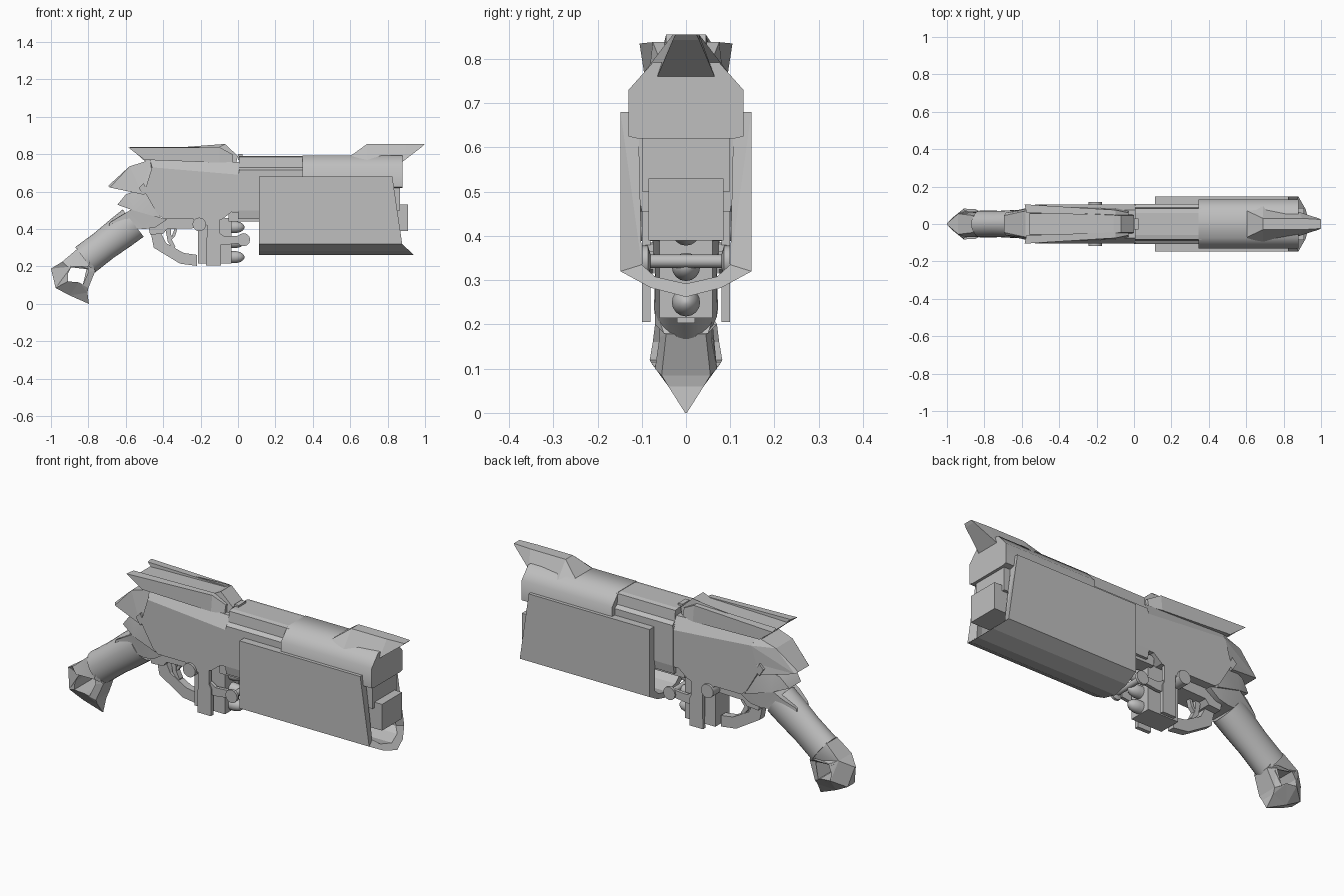
import bpy, bmesh, math
from mathutils import Vector

gray = bpy.data.materials.new("gunmetal_gray")
gray.diffuse_color = (0.52, 0.52, 0.52, 1)


def finish(name, bm, smooth=0):
    bmesh.ops.remove_doubles(bm, verts=bm.verts, dist=0.0005)
    bmesh.ops.recalc_face_normals(bm, faces=bm.faces)
    me = bpy.data.meshes.new(name)
    bm.to_mesh(me)
    bm.free()
    me.materials.append(gray)
    ob = bpy.data.objects.new(name, me)
    bpy.context.collection.objects.link(ob)
    if smooth:
        bpy.ops.object.select_all(action='DESELECT')
        ob.select_set(True)
        bpy.context.view_layer.objects.active = ob
        bpy.ops.object.shade_smooth_by_angle(angle=math.radians(smooth))
    return ob


def bridge(bm, rings):
    """Skin a row of equally long point rings and cap both ends."""
    vs = [[bm.verts.new(p) for p in r] for r in rings]
    n = len(vs[0])
    for a, b in zip(vs, vs[1:]):
        for i in range(n):
            j = (i + 1) % n
            bm.faces.new((a[i], a[j], b[j], b[i]))
    bm.faces.new(vs[0])
    bm.faces.new(vs[-1])


def side(name, pts, w=0.1, y=0.0, smooth=0):
    """Side profile of (x, z[, half width]) given thickness about y."""
    bm = bmesh.new()
    full = [(p[0], p[1], p[2] if len(p) > 2 else w) for p in pts]
    bridge(bm, [[(x, y + s * h, z) for x, z, h in full] for s in (-1, 1)])
    bmesh.ops.triangulate(bm, faces=[f for f in bm.faces if len(f.verts) > 4])
    return finish(name, bm, smooth)


def pair(name, pts, w, y):
    for tag, s in (("left", 1), ("right", -1)):
        side(f"{name}_{tag}", pts, w, s * y)


def along_x(name, half, x0, x1, smooth=0):
    """Half cross-section of (y, z), mirrored and run from x0 to x1."""
    ring = half + [(-y, z) for y, z in reversed(half) if y > 0]
    bm = bmesh.new()
    bridge(bm, [[(x, y, z) for y, z in ring] for x in (x0, x1)])
    return finish(name, bm, smooth)


def box(name, x0, x1, w, z0, z1):
    return side(name, [(x0, z0), (x1, z0), (x1, z1), (x0, z1)], w)


def turned(name, a, b, radii, flat=1.0, n=20):
    """Round part from a to b with (t, radius) steps; flat scales its width."""
    a, b = Vector(a), Vector(b)
    q = (b - a).to_track_quat('Z', 'Y')
    bm = bmesh.new()
    rings = []
    for t, r in radii:
        ring = []
        for i in range(n):
            ang = 2 * math.pi * i / n
            o = q @ Vector((r * math.cos(ang), r * math.sin(ang), 0))
            o.y *= flat
            ring.append(a.lerp(b, t) + o)
        rings.append(ring)
    bridge(bm, rings)
    return finish(name, bm, 35)


# Receiver with chamfered top
side("receiver", [(-.46, .73), (-.455, .65), (-.50, .60), (-.43, .48), (-.40, .455),
                  (-.24, .455), (-.22, .42), (-.17, .42), (-.15, .455), (-.08, .455),
                  (-.03, .495), (.01, .495), (.01, .69)], .105)
side("receiver_top", [(-.46, .73, .105), (.01, .69, .105), (.01, .757, .075),
                      (-.47, .77, .075)])

# Barrel housing: low core, narrow rear cover, wide front cover
along_x("barrel_core", [(.10, .455), (.108, .50), (.108, .70), (.085, .73)], .0, .83)
along_x("rear_cover", [(.108, .62), (.108, .715), (.088, .73), (.082, .785), (.06, .79)],
        .005, .36)
along_x("front_cover", [(.108, .62), (.13, .625), (.13, .73), (.075, .792)], .345, .88, 55)
box("muzzle_step", .80, .865, .10, .50, .63)
box("muzzle_block", .80, .91, .085, .39, .53)

# Front sight fin that sweeps out over the muzzle
bm = bmesh.new()
bridge(bm, [[(x0, -y0, z0), (x1, -y1, z1), (x1, y1, z1), (x0, y0, z0)]
            for (x0, y0, z0), (x1, y1, z1) in (
                ((.60, .078, .788), (.605, .07, .793)),
                ((.69, .095, .77), (.69, .03, .855)),
                ((.88, .065, .76), (.90, .03, .855)),
                ((.988, .03, .843), (1.0, .024, .855)))])
finish("front_sight_fin", bm)

# U-shaped shroud around the underside, lower lip raked forward
outer = [(.148, .68), (.148, .37), (.148, .32), (.08, .283), (0, .262)]
inner = [(0, .292), (.07, .308), (.10, .335), (.108, .37), (.108, .68)]
loop = (outer + [(-y, z) for y, z in outer[-2::-1]]
        + [(-y, z) for y, z in inner[::-1]] + inner[1:])
bm = bmesh.new()
bridge(bm, [[(x if x < .5 else .825 + max(0, .37 - z) * 1.06, y, z) for y, z in loop]
            for x in (.112, .825)])
bmesh.ops.triangulate(bm, faces=[f for f in bm.faces if len(f.verts) > 4])
finish("lower_shroud", bm)

# Rear sight rail: flared wings around a tapering centre
for tag, s in (("left", 1), ("right", -1)):
    bm = bmesh.new()
    bridge(bm, [[(x, s * y, z) for x, y, z in r] for r in (
        [(-.585, .105, .835), (-.575, .06, .838), (-.50, .05, .77), (-.50, .095, .77)],
        [(-.10, .075, .838), (-.10, .045, .838), (-.10, .045, .76), (-.10, .085, .755)],
        [(-.03, .060, .80), (-.03, .040, .80), (-.03, .040, .76), (-.03, .07, .755)])])
    finish("rear_sight_wing_" + tag, bm)
side("rear_sight_centre", [(-.50, .765, .07), (-.56, .818, .07), (-.11, .835, .05),
                           (-.07, .855, .045), (0, .79, .045), (-.01, .755, .05)])
box("rail_joint", .0, .025, .03, .77, .80)

# Hammer housing and rear shells
side("hammer_shell", [(-.47, .77, .075), (-.58, .735, .07), (-.695, .63, .045),
                      (-.685, .622, .06), (-.51, .585, .10), (-.45, .64, .105),
                      (-.455, .73, .105)])
pair("hammer_catch", [(-.53, .62), (-.505, .58), (-.485, .605), (-.505, .645)], .008, .097)
side("rear_shell", [(-.56, .60, .07), (-.60, .585, .065), (-.645, .53, .05),
                    (-.56, .50, .085), (-.42, .46, .10), (-.42, .60, .10)], smooth=50)
side("grip_collar", [(-.69, .42, .05), (-.685, .435, .05), (-.62, .475, .075),
                     (-.57, .505, .08), (-.44, .47, .09), (-.38, .45, .09),
                     (-.44, .41, .085), (-.50, .40, .08)], smooth=50)

# Grip with hooked, pointed butt cap around a gap
turned("grip", (-.56, 0, .432), (-.818, 0, .235),
       [(0, .092), (.25, .09), (.6, .084), (1, .086)], .84, 24)
side("grip_heel", [(-.858, .295, .045), (-.94, .225, .055), (-.91, .198, .068),
                   (-.80, .20, .07), (-.765, .18, .05), (-.79, .24, .07)], smooth=40)
side("grip_end_bridge", [(-.805, .205, .06), (-.762, .178, .045), (-.80, .085, .055),
                         (-.83, .10, .07), (-.80, .17, .06)])
side("butt_cap_back", [(-.94, .225, .055), (-1.0, .188, .004), (-.975, .085, .03),
                       (-.91, .12, .082), (-.91, .16, .075), (-.89, .20, .07)])
side("butt_cap_base", [(-.91, .12, .082), (-.975, .085, .03), (-.90, .045, .02),
                       (-.797, .0, .002), (-.805, .06, .04), (-.80, .085, .055),
                       (-.85, .115, .08)])

# Trigger and guard
side("trigger_guard", [(-.465, .375), (-.45, .30), (-.31, .215), (-.22, .203),
                       (-.22, .262), (-.29, .272), (-.385, .325), (-.41, .375)], .02)
side("trigger", [(-.39, .41), (-.375, .33), (-.34, .29), (-.335, .305), (-.355, .345),
                 (-.36, .41)], .015)
side("trigger_front", [(-.365, .33), (-.335, .365), (-.325, .40), (-.34, .40),
                       (-.35, .37)], .012)
side("guard_mount", [(-.48, .42), (-.47, .37), (-.40, .375), (-.38, .40), (-.22, .405),
                     (-.22, .46), (-.42, .46)], .06)

# Ammunition carrier with side plates, latch pins and rounds
box("carrier_block", -.215, -.035, .06, .215, .46)
pair("carrier_plate", [(-.17, .205), (-.09, .205), (-.09, .35), (-.10, .37),
                       (-.10, .46), (-.165, .46)], .01, .09)
pair("carrier_arm", [(-.165, .35), (-.14, .32), (-.07, .315), (.01, .325), (.01, .365),
                     (-.07, .36), (-.10, .38), (-.165, .385)], .009, .083)
box("carrier_bridge", -.05, .12, .085, .44, .49)
turned("latch_pin", (-.207, -.118, .425), (-.207, .118, .425), [(0, .036), (1, .036)])
turned("cross_bar", (.03, -.1, .343), (.03, .1, .343),
       [(0, .035), (.07, .035), (.1, .015), (.9, .015), (.93, .035), (1, .035)], 1, 12)
for i, z in enumerate((.25, .33, .41)):
    turned(f"round_{i + 1}", (-.05, 0, z), (.035, 0, z),
           [(0, .032), (.45, .032), (.75, .026), (.92, .015), (1, .004)], 1, 16)
